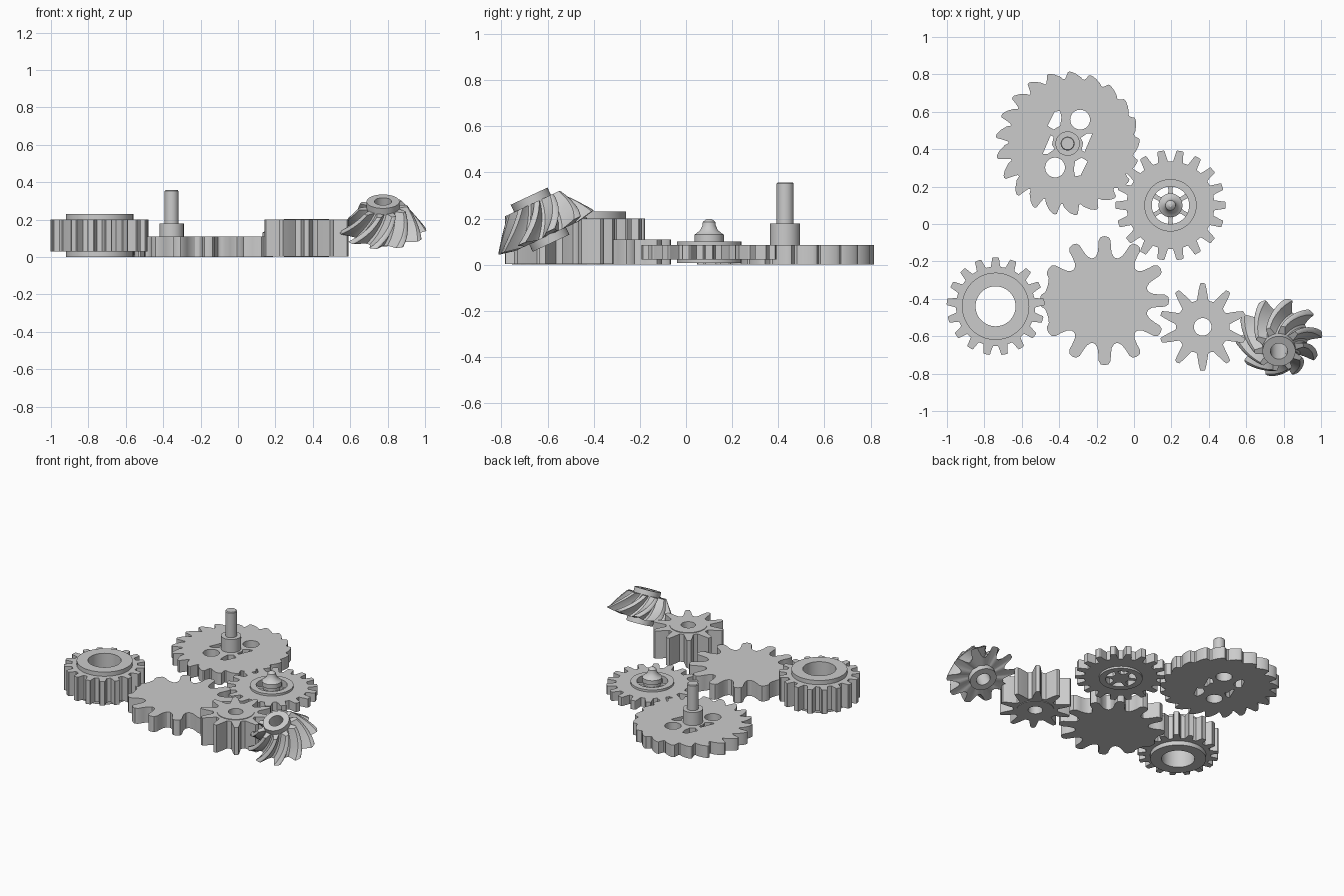
import bpy, bmesh
from math import sin, cos, pi, radians
from mathutils import Matrix, Vector

if "Cube" in bpy.data.objects:
    bpy.data.objects.remove(bpy.data.objects["Cube"])


def finish(ob):
    bpy.ops.object.select_all(action='DESELECT')
    ob.select_set(True)
    bpy.context.view_layer.objects.active = ob
    bpy.ops.object.shade_smooth_by_angle(angle=radians(30))
    return ob


def circle(r, cx=0, cy=0, n=48):
    return [(cx + r * cos(2 * pi * i / n), cy + r * sin(2 * pi * i / n)) for i in range(n)]


def teeth(n, root, tip, tooth, phase=0.0, root_at=None):
    """Closed outline; tooth = [(fraction of pitch, fraction of depth)]."""
    pts = []
    for i in range(n):
        for f, d in tooth:
            a = radians(phase) + (i + f) * 2 * pi / n
            r0 = root_at(a) if root_at else root
            r = r0 + (tip - r0) * d
            pts.append((r * cos(a), r * sin(a)))
    return pts


def plate(name, loops, centre, z0, z1):
    """Extrude an outline with holes between two heights."""
    cu = bpy.data.curves.new(name, 'CURVE')
    cu.dimensions = '2D'
    cu.fill_mode = 'BOTH'
    cu.extrude = (z1 - z0) / 2
    for loop in loops:
        s = cu.splines.new('POLY')
        s.points.add(len(loop) - 1)
        for p, (x, y) in zip(s.points, loop):
            p.co = (x, y, 0, 1)
        s.use_cyclic_u = True
    ob = bpy.data.objects.new(name, cu)
    ob.location = (centre[0], centre[1], (z0 + z1) / 2)
    bpy.context.collection.objects.link(ob)
    bpy.ops.object.select_all(action='DESELECT')
    ob.select_set(True)
    bpy.context.view_layer.objects.active = ob
    bpy.ops.object.convert(target='MESH')
    ob = bpy.context.view_layer.objects.active
    bm = bmesh.new()
    bm.from_mesh(ob.data)
    bmesh.ops.remove_doubles(bm, verts=bm.verts, dist=1e-5)
    bmesh.ops.recalc_face_normals(bm, faces=bm.faces)
    bm.to_mesh(ob.data)
    bm.free()
    return finish(ob)


def rings_mesh(name, rings, matrix, closed=False):
    """Skin a stack of equal-length rings, capped or joined end to end."""
    bm = bmesh.new()
    vs = [[bm.verts.new(p) for p in ring] for ring in rings]
    n = len(vs[0])
    pairs = list(zip(vs, vs[1:])) + ([(vs[-1], vs[0])] if closed else [])
    for a, b in pairs:
        for i in range(n):
            j = (i + 1) % n
            bm.faces.new((a[i], a[j], b[j], b[i]))
    if not closed:
        bm.faces.new(vs[0][::-1])
        bm.faces.new(vs[-1])
    bmesh.ops.recalc_face_normals(bm, faces=bm.faces)
    me = bpy.data.meshes.new(name)
    bm.to_mesh(me)
    bm.free()
    ob = bpy.data.objects.new(name, me)
    ob.matrix_world = matrix
    bpy.context.collection.objects.link(ob)
    return finish(ob)


def lathe(name, profile, matrix, closed=False):
    rings = [[(x, y, z) for x, y in circle(r)] for r, z in profile]
    return rings_mesh(name, rings, matrix, closed)


SPUR = [(-.33, 0), (-.24, .5), (-.19, .93), (-.15, 1), (.15, 1), (.19, .93), (.24, .5), (.33, 0)]

# Thick ring gear on the left
c = (-.74, -.44)
plate("ring_gear", [teeth(17, .212, .262, SPUR, 90), circle(.107)], c, .03, .2)
plate("ring_gear_collar", [circle(.18), circle(.107)], c, 0, .23)

# Solid gear with long round teeth, some gaps on the left filled in
c = (-.157, -.41)
LONG = [(-.4, .03), (-.28, .2), (-.22, .5), (-.19, .8), (-.12, .96), (0, 1),
        (.12, .96), (.19, .8), (.22, .5), (.28, .2), (.4, .03), (.5, 0)]


def filled_root(a):
    d = a * 180 / pi % 360
    return .315 if 152 < d < 208 else .235


plate("round_tooth_gear", [teeth(12, .235, .345, LONG, 0, filled_root)], c, 0, .11)

# Saw-tooth wheel with holes, hub and tall shaft
c = (-.355, .43)
SAW = [(-.38, .3), (-.1, .75), (.1, .97), (.2, 1), (.28, .93), (.34, .45), (.42, .05), (.52, 0)]


def saw_root(a):
    return .336 - .024 * cos(a - radians(205))


def slot(pts):
    return [(x - c[0], y - c[1]) for x, y in pts]


holes = [circle(.053, .067, .128, 32), circle(.053, -.067, -.128, 32)]
upper = [(-.462, .525), (-.425, .6), (-.395, .605), (-.388, .57), (-.395, .525), (-.43, .505)]
side = [(-.488, .375), (-.445, .475), (-.43, .465), (-.438, .425), (-.425, .4), (-.46, .375)]
for pts in (upper, side):
    s = slot(pts)
    holes += [s, [(-x, -y) for x, y in s]]
plate("saw_wheel", [teeth(21, .33, .385, SAW, 85, saw_root)] + holes, c, 0, .085)
lathe("saw_wheel_shaft", [(.065, 0), (.065, .178), (.037, .178), (.037, .352), (.033, .357)],
      Matrix.Translation((*c, 0)))

# Thin gear with spoked centre and pointed spindle
c = (.195, .1)
plate("thin_gear", [teeth(18, .235, .295, SPUR), circle(.1)], c, .022, .085)
plate("thin_gear_collar", [circle(.14), circle(.1)], c, .008, .1)
SPOKE = [(-.3, 0), (-.14, .4), (-.12, 1), (.12, 1), (.14, .4), (.3, 0)]
plate("thin_gear_spokes", [teeth(6, .055, .104, SPOKE, 30)], c, .012, .08)
lathe("spindle", [(.055, .012), (.055, .1), (.064, .1), (.064, .13), (.055, .136), (.038, .15),
                  (.029, .17), (.027, .185), (.018, .193), (.008, .199)],
      Matrix.Translation((*c, 0)))

# Tall ten-tooth pinion
c = (.367, -.55)
PINION = [(-.34, 0), (-.24, .3), (-.16, .65), (-.09, .97), (0, 1), (.09, .97), (.16, .65),
          (.24, .3), (.34, 0), (.5, -.03)]
plate("pinion", [teeth(10, .145, .235, PINION, 90), circle(.047)], c, .004, .2)
plate("pinion_hub", [circle(.12), circle(.047)], c, 0, .204)

# Tilted spiral bevel gear
place = Matrix.Translation((.775, -.6, .125)) @ Matrix.Rotation(radians(25), 4, 'X')
BEVEL = [(-.4, 0), (-.27, .3), (-.15, .95), (-.08, 1), (.08, 1), (.15, .95), (.27, .3), (.4, 0)]
rings, steps = [], 8


def bore(z):
    return [(.046 * cos(2 * pi * i / 80), .046 * sin(2 * pi * i / 80), z) for i in range(80)]


for k in range(steps + 1):
    t = k / steps
    outline = teeth(10, .155 - .07 * t, .232 - .1 * t, BEVEL, 40 * t + 5)
    # the heel face is slightly conical, perpendicular to the pitch cone
    rings.append([(x, y, .155 * t + (.155 - Vector((x, y)).length) * -.35 * (1 - t) * .6)
                  for x, y in outline])
rings = [bore(0)] + rings + [bore(.155)]
rings_mesh("bevel_teeth", rings, place, closed=True)
lathe("bevel_hub", [(.088, -.035), (.088, .19), (.046, .19), (.046, -.035)], place, closed=True)
